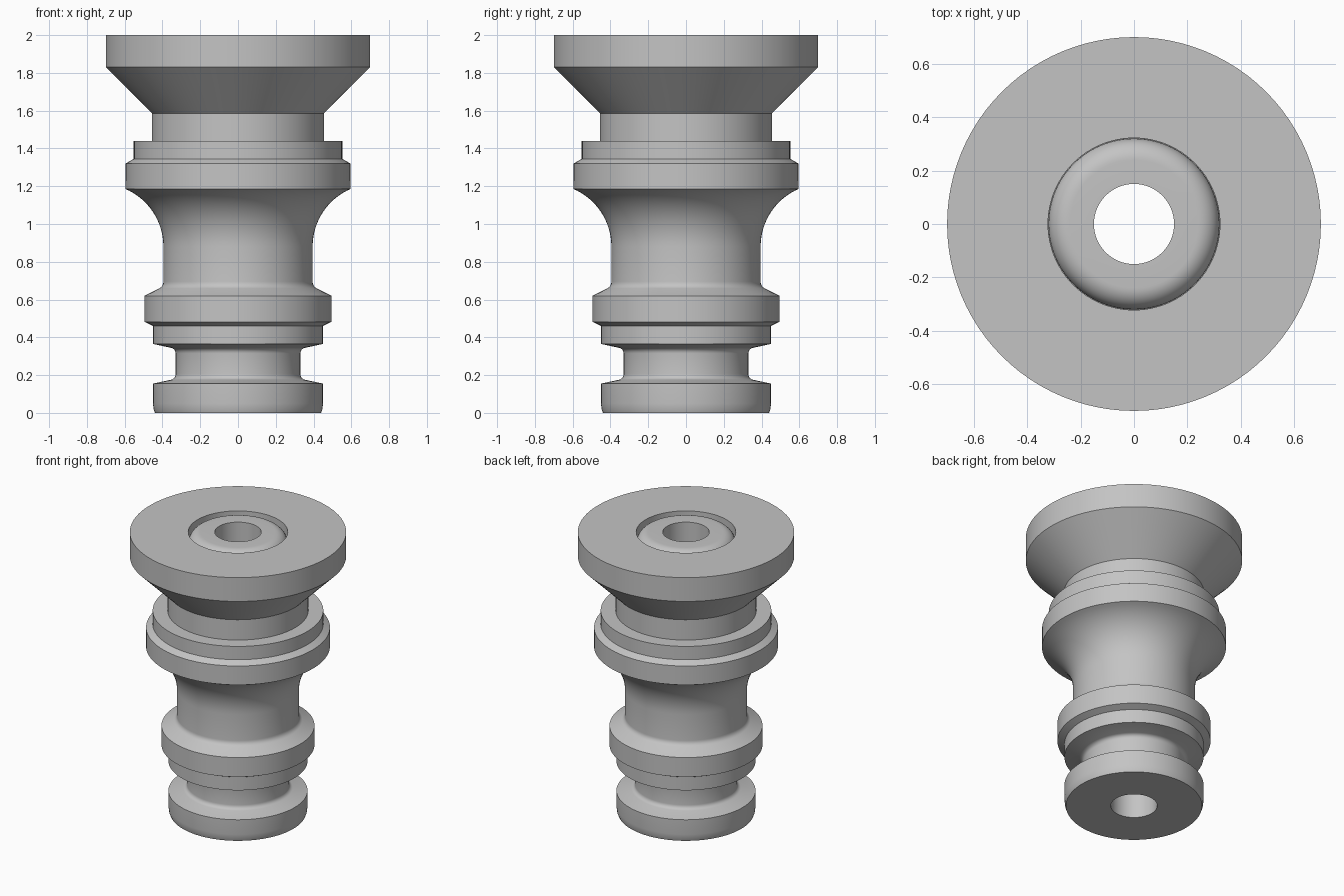
import bpy
import bmesh
from math import cos, sin, pi, radians

cube = bpy.data.objects.get("Cube")
if cube:
    bpy.data.objects.remove(cube, do_unlink=True)


def arc(r, z, radius, start, end, steps):
    """Points on a circular arc in the (radius, height) plane, angles in degrees."""
    angles = [radians(start + (end - start) * i / steps) for i in range(steps + 1)]
    return [(r + radius * cos(a), z + radius * sin(a)) for a in angles]


def lathe(name, profile, material, segments=96):
    """Turn a closed profile around the z axis."""
    bm = bmesh.new()
    verts = [bm.verts.new((r, 0, z)) for r, z in profile]
    edges = [bm.edges.new((a, b)) for a, b in zip(verts, verts[1:] + verts[:1])]
    bmesh.ops.spin(bm, geom=verts + edges, cent=(0, 0, 0), axis=(0, 0, 1),
                   angle=2 * pi, steps=segments, use_merge=True)
    bmesh.ops.remove_doubles(bm, verts=bm.verts, dist=0.0002)
    bmesh.ops.recalc_face_normals(bm, faces=bm.faces)
    mesh = bpy.data.meshes.new(name)
    bm.to_mesh(mesh)
    bm.free()
    obj = bpy.data.objects.new(name, mesh)
    bpy.context.collection.objects.link(obj)
    mesh.materials.append(material)
    bpy.ops.object.select_all(action='DESELECT')
    obj.select_set(True)
    bpy.context.view_layer.objects.active = obj
    bpy.ops.object.shade_smooth_by_angle(angle=radians(25))
    return obj


grey = bpy.data.materials.new("plain_grey")
grey.use_nodes = True
colour = (0.55, 0.55, 0.55, 1)
grey.diffuse_color = colour
grey.node_tree.nodes["Principled BSDF"].inputs["Base Color"].default_value = colour

# Foot disc and the seal groove above it
foot = [(0.15, 0), (0.44, 0), (0.447, 0.02), (0.45, 0.05), (0.45, 0.155)]
groove = arc(0.36, 0.205, 0.03, 258, 180, 5) + arc(0.36, 0.315, 0.03, 180, 102, 5)

# Lower stepped collar
lower_collar = [(0.45, 0.365), (0.45, 0.46), (0.495, 0.482), (0.495, 0.62)]

# Waist, with a small fillet below and a wide flare above
waist = arc(0.435, 0.695, 0.04, 242, 180, 5) + arc(0.728, 0.88, 0.333, 180, 113.5, 16)

# Upper stepped collar and neck
upper_collar = [(0.595, 1.32), (0.552, 1.345), (0.552, 1.44)]
neck = [(0.455, 1.44), (0.455, 1.585)]

# Conical head with a rounded nozzle lip sunk in its top
head = [(0.70, 1.83), (0.70, 2), (0.322, 2), (0.322, 1.92)]
lip = arc(0.24, 1.92, 0.08, 0, 90, 10) + [(0.15, 2)]

lathe("turned_connector_body",
      foot + groove + lower_collar + waist + upper_collar + neck + head + lip, grey)
